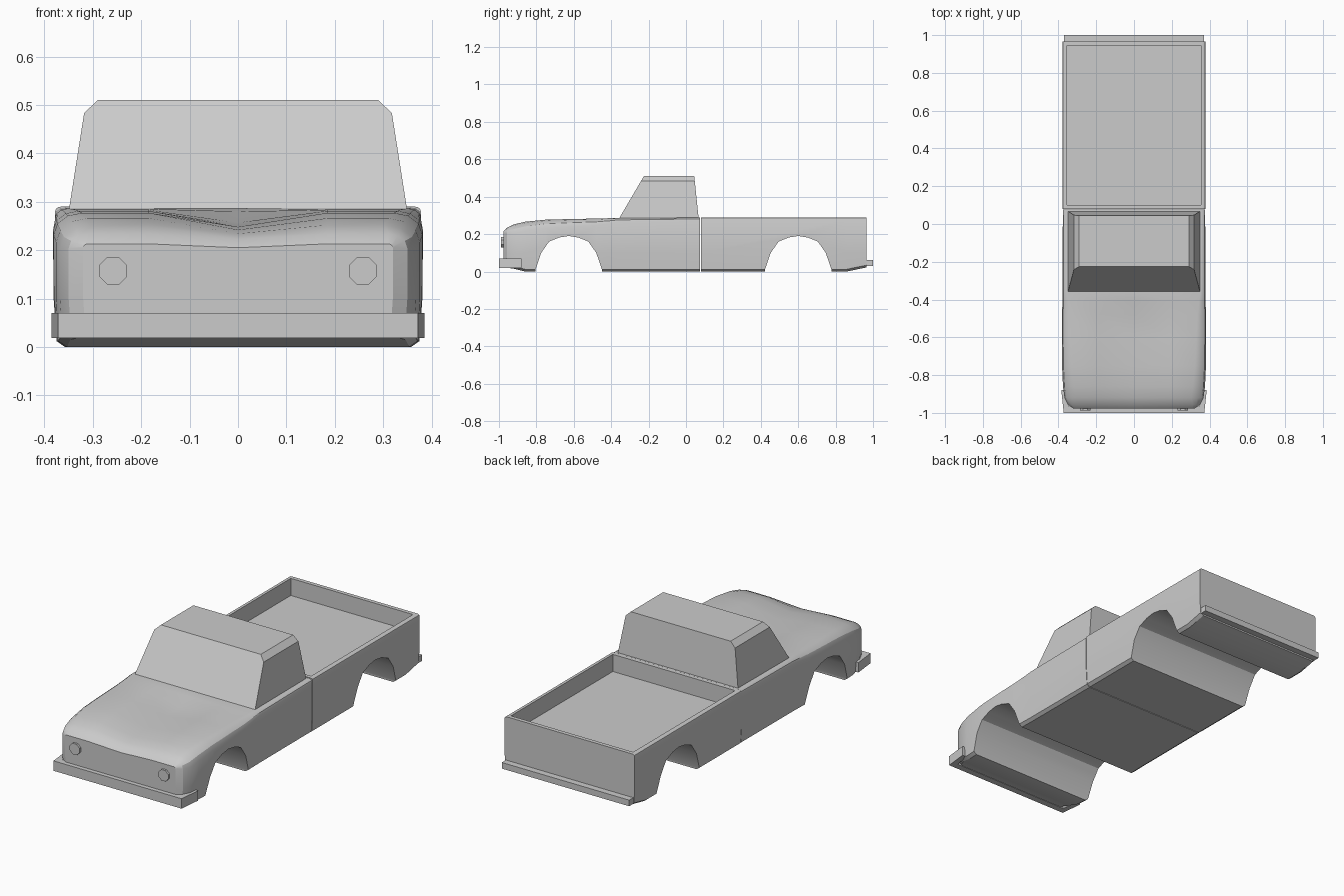
import bpy, bmesh, math
from mathutils import Vector

cube = bpy.data.objects.get("Cube")
if cube:
    bpy.data.objects.remove(cube, do_unlink=True)

grey = bpy.data.materials.new("body_grey")
grey.use_nodes = True
COLOUR = (0.6, 0.6, 0.6, 1)
grey.diffuse_color = COLOUR
grey.node_tree.nodes["Principled BSDF"].inputs["Base Color"].default_value = COLOUR


def loft(name, rings):
    """Skin a list of equal-length closed rings and cap both ends."""
    bm = bmesh.new()
    rows = [[bm.verts.new(p) for p in ring] for ring in rings]
    n = len(rows[0])
    for a, b in zip(rows, rows[1:]):
        for i in range(n):
            j = (i + 1) % n
            bm.faces.new((a[i], a[j], b[j], b[i]))
    bm.faces.new(rows[0])
    bm.faces.new(rows[-1])
    bmesh.ops.recalc_face_normals(bm, faces=bm.faces)
    mesh = bpy.data.meshes.new(name)
    bm.to_mesh(mesh)
    bm.free()
    obj = bpy.data.objects.new(name, mesh)
    bpy.context.collection.objects.link(obj)
    mesh.materials.append(grey)
    return obj


def box(name, x, y0, y1, z0, z1):
    rect = [(-x, y0), (x, y0), (x, y1), (-x, y1)]
    return loft(name, [[(px, py, z) for px, py in rect] for z in (z0, z1)])


def activate(obj):
    bpy.ops.object.select_all(action="DESELECT")
    obj.select_set(True)
    bpy.context.view_layer.objects.active = obj


def cut(obj, cutter):
    mod = obj.modifiers.new("cut", "BOOLEAN")
    mod.operation, mod.solver, mod.object = "DIFFERENCE", "EXACT", cutter
    activate(obj)
    bpy.ops.object.modifier_apply(modifier=mod.name)
    bpy.data.objects.remove(cutter, do_unlink=True)


def smooth(obj):
    activate(obj)
    bpy.ops.object.shade_smooth_by_angle(angle=math.radians(30))


def section(y, w, top, r, dip, low):
    """Body cross-section: chamfered sill, round shoulder, dipped centre."""
    half = [(w - 0.022, low), (w - 0.005, low + 0.012), (w, 0.1)]
    for i in range(4):
        a = math.radians(30 * i)
        half.append((w - 1.3 * r * (1 - math.cos(a)), top - r * (1 - math.sin(a))))
    half.append((0.185, top))
    ring = half + [(0, top - dip)] + [(-x, z) for x, z in reversed(half)]
    return [(x, y, z) for x, z in ring]


def wheel_arch(y):
    """Cutter for a wheel tunnel across the whole width."""
    side = [(0.18, -0.05), (0.178, 0.01), (0.147, 0.1), (0.105, 0.16), (0.05, 0.182)]
    prof = side + [(0, 0.19)] + [(-a, z) for a, z in reversed(side)]
    return loft("arch_cutter", [[(x, y + a, z) for a, z in prof] for x in (-0.5, 0.5)])


# Hood and lower cab: y, half width, top, shoulder radius, centre dip, underside
cab_body = loft("cab_body", [section(*s) for s in (
    (-0.977, 0.32, 0.213, 0.008, 0.008, 0.02),
    (-0.957, 0.35, 0.234, 0.03, 0.012, 0.02),
    (-0.92, 0.368, 0.252, 0.05, 0.018, 0.015),
    (-0.86, 0.376, 0.266, 0.05, 0.024, 0),
    (-0.75, 0.381, 0.277, 0.045, 0.029, 0),
    (-0.6, 0.382, 0.281, 0.04, 0.03, 0),
    (-0.48, 0.381, 0.283, 0.035, 0.026, 0),
    (-0.41, 0.379, 0.285, 0.028, 0.005, 0),
    (-0.36, 0.378, 0.286, 0.02, 0, 0),
    (0.076, 0.377, 0.288, 0.014, 0, 0),
)])
cut(cab_body, wheel_arch(-0.627))
smooth(cab_body)

# Cargo bed with open tray
cargo_bed = loft("cargo_bed", [section(*s) for s in (
    (0.08, 0.378, 0.29, 0.01, 0, 0),
    (0.86, 0.378, 0.29, 0.01, 0, 0),
    (0.966, 0.378, 0.29, 0.01, 0, 0.022),
)])
cut(cargo_bed, wheel_arch(0.6))
cut(cargo_bed, box("tray_cutter", 0.355, 0.1, 0.945, 0.2, 0.4))
smooth(cargo_bed)

# Cab upper with sloped windscreen and chamfered roof sides
loft("cab_roof", [
    [(-x, y0, z), (x, y0, z), (x, y1, z), (-x, y1, z)]
    for x, y0, y1, z in (
        (0.35, -0.36, 0.068, 0.28),
        (0.318, -0.241, 0.047, 0.483),
        (0.29, -0.225, 0.044, 0.51))
])

# Wrap-around front bumper
outer = [(0.385, -0.88), (0.372, -1.0)]
inner = [(0.345, -0.965), (0.36, -0.88)]
plan = outer + [(-x, y) for x, y in reversed(outer)]
plan += [(-x, y) for x, y in reversed(inner)] + inner
loft("front_bumper", [[(x, y, z) for x, y in plan] for z in (0.018, 0.07)])

# Rear bumper
box("rear_bumper", 0.37, 0.955, 1.0, 0.03, 0.062)

# Octagonal headlights
for side, label in ((1, "left"), (-1, "right")):
    rings = []
    for y in (-0.988, -0.965):
        angles = [math.radians(22.5 + 45 * i) for i in range(8)]
        rings.append([(side * 0.258 + 0.031 * math.cos(a), y,
                       0.157 + 0.031 * math.sin(a)) for a in angles])
    loft("headlight_" + label, rings)
